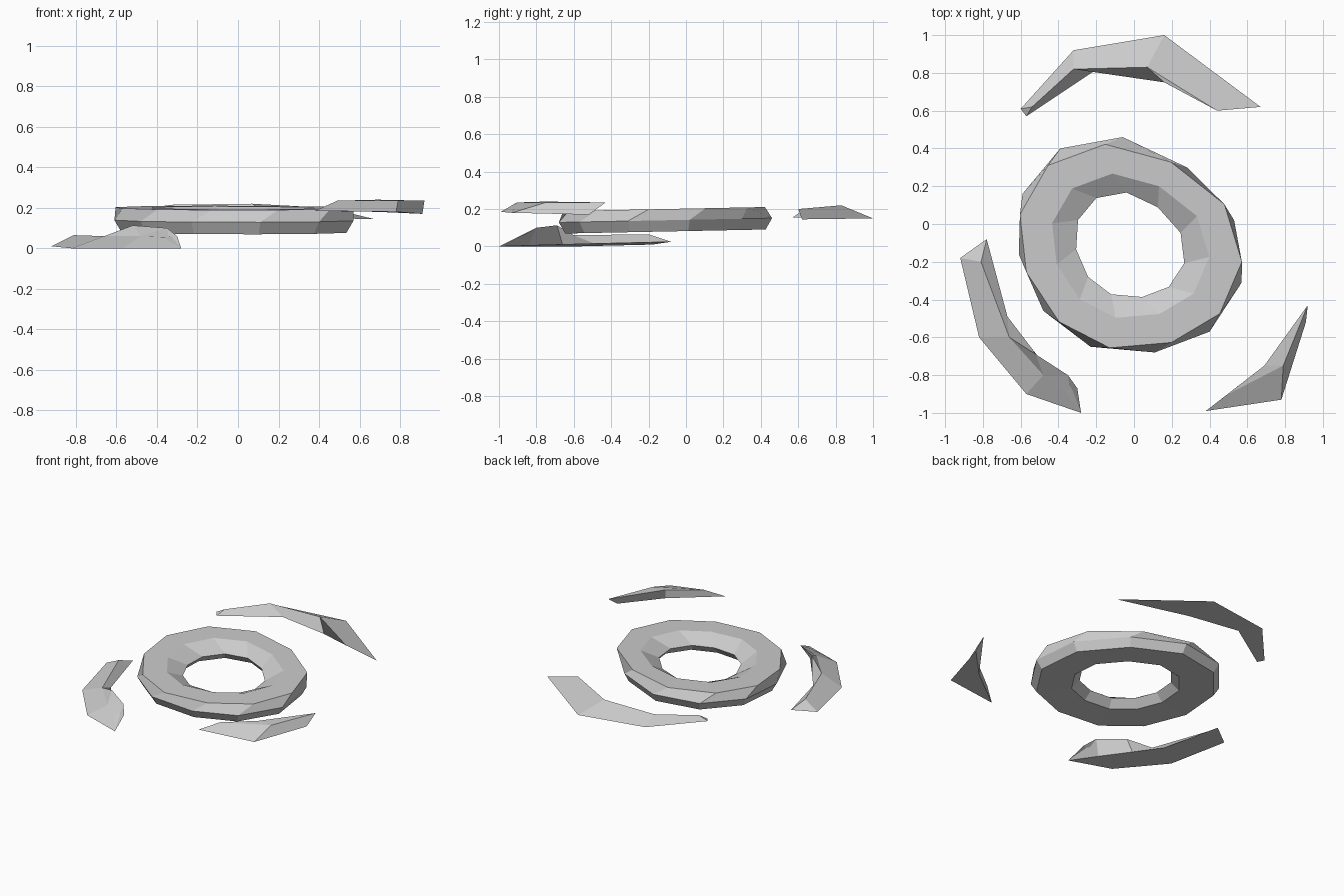
import bpy
import bmesh
from math import sin, cos, radians
from mathutils import Vector

default_cube = bpy.data.objects.get("Cube")
if default_cube:
    bpy.data.objects.remove(default_cube, do_unlink=True)


def make_material(name, colour):
    material = bpy.data.materials.new(name)
    material.use_nodes = True
    material.diffuse_color = colour
    material.node_tree.nodes["Principled BSDF"].inputs["Base Color"].default_value = colour
    return material


stone = make_material("pale grey stone", (0.6, 0.6, 0.6, 1))


def loft(name, sections, closed=False):
    """Skin a row of cross-sections; coincident points collapse into tips."""
    bm = bmesh.new()
    known = {}

    def vert(point):
        key = tuple(round(c, 4) for c in point)
        if key not in known:
            known[key] = bm.verts.new(key)
        return known[key]

    def face(points):
        corners = list(dict.fromkeys(vert(p) for p in points))
        if len(corners) > 2 and not bm.faces.get(corners):
            bm.faces.new(corners)

    pairs = list(zip(sections, sections[1:]))
    if closed:
        pairs.append((sections[-1], sections[0]))
    else:
        face(sections[0])
        face(sections[-1])
    for here, there in pairs:
        for i in range(len(here)):
            j = (i + 1) % len(here)
            face((here[i], here[j], there[j], there[i]))

    bmesh.ops.recalc_face_normals(bm, faces=bm.faces[:])
    mesh = bpy.data.meshes.new(name)
    bm.to_mesh(mesh)
    bm.free()
    mesh.materials.append(stone)
    obj = bpy.data.objects.new(name, mesh)
    bpy.context.collection.objects.link(obj)
    return obj


# Faceted ring: one uneven outline, scaled, twisted and slightly tilted
centre = Vector((-0.02, -0.11))
outline = [(-0.06, 0.46), (0.28, 0.30), (0.53, 0.02), (0.57, -0.31),
           (0.40, -0.57), (0.11, -0.68), (-0.23, -0.65), (-0.48, -0.46),
           (-0.61, -0.16), (-0.59, 0.16), (-0.39, 0.40)]
# scale, twist in degrees, height
ring_profile = [(1, 0, 0.14), (0.96, 10, 0.2), (0.68, 10, 0.2),
                (0.485, 0, 0.14), (0.57, 0, 0.085), (0.94, 0, 0.08)]


def ring_point(corner, scale, twist, height):
    x, y = (Vector(corner) - centre) * scale
    c, s = cos(radians(twist)), sin(radians(twist))
    px, py = x * c - y * s, x * s + y * c
    return (centre.x + px, centre.y + py, height + 0.02 * py)


loft("stone_ring",
     [[ring_point(corner, *step) for step in ring_profile] for corner in outline],
     closed=True)

# Back shard: outer edge, upper inner edge, lower inner edge
back_tip = (0.67, 0.62, 0.145)
loft("back_shard", [
    [(-0.60, 0.61, 0.16), (-0.54, 0.62, 0.19), (-0.57, 0.57, 0.155)],
    [(-0.32, 0.92, 0.16), (-0.32, 0.82, 0.215), (-0.21, 0.81, 0.15)],
    [(0.16, 1.0, 0.15), (0.07, 0.83, 0.22), (0.16, 0.75, 0.15)],
    [back_tip, (0.44, 0.60, 0.2), back_tip],
])

# Front shard on the right: outer edge, crest, raised lip, inner edge
crest_end = (-0.81, -0.20, 0.065)
crest_bend = (-0.66, -0.60, 0.06)
crest_notch = (-0.48, -0.80, 0.06)
outer_bend = (-0.57, -0.90, 0)
low_tip = (-0.28, -1.0, 0)
loft("front_right_shard", [
    [(-0.92, -0.18, 0.01), crest_end, crest_end, (-0.78, -0.08, 0.025)],
    [(-0.82, -0.60, 0), crest_bend, crest_bend, (-0.67, -0.49, 0.015)],
    [outer_bend, crest_notch, (-0.52, -0.69, 0.113), (-0.54, -0.66, 0.01)],
    [outer_bend, crest_notch, (-0.35, -0.80, 0.1), (-0.40, -0.84, 0.005)],
    [low_tip, (-0.37, -0.88, 0.055), (-0.30, -0.87, 0.06), low_tip],
])

# Front shard on the left: outer lower, outer upper, inner upper, inner lower
upper_tip = (0.92, -0.43, 0.235)
lower_tip = (0.91, -0.52, 0.17)
upper_tail = (0.49, -0.905, 0.235)
lower_tail = (0.38, -0.99, 0.185)
loft("front_left_shard", [
    [lower_tip, upper_tip, upper_tip, lower_tip],
    [(0.78, -0.93, 0.18), (0.79, -0.75, 0.235), (0.69, -0.75, 0.24), (0.69, -0.75, 0.18)],
    [lower_tail, upper_tail, upper_tail, lower_tail],
])
